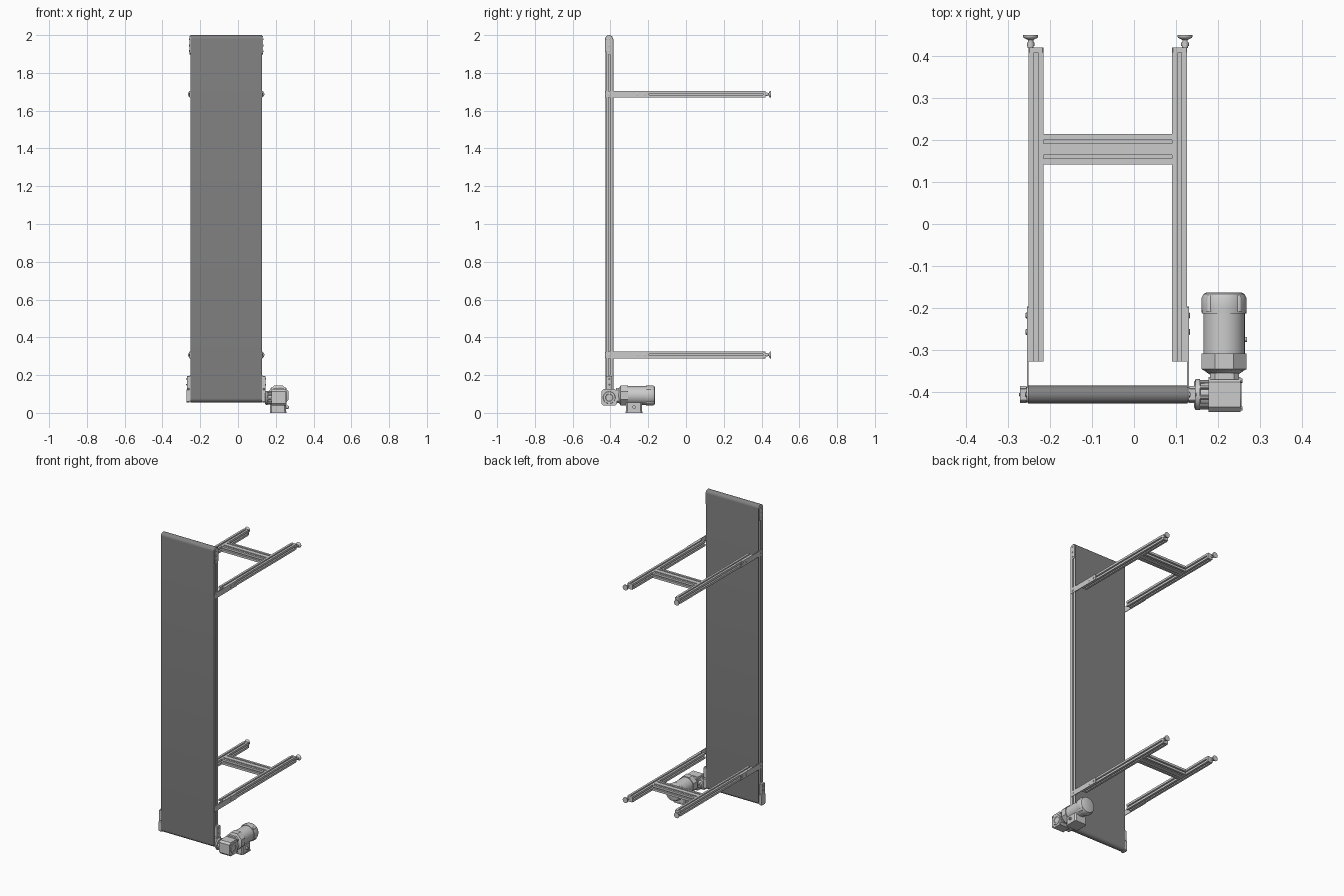
import bpy, bmesh, math
from mathutils import Vector

if "Cube" in bpy.data.objects:
    bpy.data.objects.remove(bpy.data.objects["Cube"])

CX = -0.0625            # conveyor centre line
BY = -0.4065            # belt centre in y
Z0, Z1, R = 0.077, 1.978, 0.0215
MX, MZ = 0.2145, 0.092  # motor axis
AX = {'x': (1, 2, 0), 'y': (0, 2, 1), 'z': (0, 1, 2)}


def place(axis, u, v, t):
    p = [0, 0, 0]
    i, j, k = AX[axis]
    p[i], p[j], p[k] = u, v, t
    return Vector(p)


def finish(name, bm, smooth=True):
    bmesh.ops.recalc_face_normals(bm, faces=bm.faces)
    me = bpy.data.meshes.new(name)
    bm.to_mesh(me)
    bm.free()
    ob = bpy.data.objects.new(name, me)
    bpy.context.collection.objects.link(ob)
    if smooth:
        bpy.context.view_layer.objects.active = ob
        ob.select_set(True)
        bpy.ops.object.shade_smooth_by_angle(angle=math.radians(35))
        ob.select_set(False)
    return ob


def prism(name, pts, axis, lo, hi):
    """Extrude a closed 2D outline along an axis."""
    bm = bmesh.new()
    a = [bm.verts.new(place(axis, u, v, lo)) for u, v in pts]
    b = [bm.verts.new(place(axis, u, v, hi)) for u, v in pts]
    bm.faces.new(a)
    bm.faces.new(b)
    n = len(pts)
    for i in range(n):
        j = (i + 1) % n
        bm.faces.new((a[i], a[j], b[j], b[i]))
    return finish(name, bm)


def lathe(name, prof, axis, cu, cv, n=32, turn=0.0):
    """Revolve (position, radius) pairs about an axis."""
    bm = bmesh.new()
    rings = [[bm.verts.new(place(axis, cu + r * math.cos(turn + math.tau * i / n),
                                 cv + r * math.sin(turn + math.tau * i / n), t))
              for i in range(n)] for t, r in prof]
    for a, b in zip(rings, rings[1:]):
        for i in range(n):
            j = (i + 1) % n
            bm.faces.new((a[i], a[j], b[j], b[i]))
    bm.faces.new(rings[0])
    bm.faces.new(rings[-1])
    return finish(name, bm)


def rect(u0, u1, v0, v1, c=0.0):
    if not c:
        return [(u0, v0), (u1, v0), (u1, v1), (u0, v1)]
    return [(u0 + c, v0), (u1 - c, v0), (u1, v0 + c), (u1, v1 - c),
            (u1 - c, v1), (u0 + c, v1), (u0, v1 - c), (u0, v0 + c)]


def box(name, x0, x1, y0, y1, z0, z1, c=0.0, axis='z'):
    b = [(x0, x1), (y0, y1), (z0, z1)]
    i, j, k = AX[axis]
    return prism(name, rect(*b[i], *b[j], c), axis, *b[k])


def stadium(r, z0, z1, n=16):
    top = [(BY + r * math.cos(math.pi * i / n), z1 + r * math.sin(math.pi * i / n)) for i in range(n + 1)]
    bot = [(BY - r * math.cos(math.pi * i / n), z0 - r * math.sin(math.pi * i / n)) for i in range(n + 1)]
    return top + bot


def slotted(cu, cv, w, h, nu=1, nv=1, s=0.0042, d=0.0105):
    """T-slot extrusion outline: nu slots on the w sides, nv on the h sides."""
    pts = []
    corners = [(-w / 2, -h / 2), (w / 2, -h / 2), (w / 2, h / 2), (-w / 2, h / 2)]
    for k in range(4):
        p, q = Vector(corners[k]), Vector(corners[(k + 1) % 4])
        t = (q - p).normalized()
        m = Vector((-t.y, t.x))
        n = nu if k % 2 == 0 else nv
        pts.append(p)
        for i in range(n):
            c = p + (q - p) * (i + 0.5) / n
            for a, e in ((-s, 0), (-s, .3), (-1.7 * s, .3), (-s, 1), (s, 1), (1.7 * s, .3), (s, .3), (s, 0)):
                pts.append(c + t * a + m * (d * e))
    return [(cu + p.x, cv + p.y) for p in pts]


# belt: a closed band with open sides
bm = bmesh.new()
rows = []
for r, x in ((R, CX - .19), (R, CX + .19), (R - .003, CX + .19), (R - .003, CX - .19)):
    rows.append([bm.verts.new((x, y, z)) for y, z in stadium(r, Z0, Z1)])
for k in range(4):
    a, b = rows[k], rows[(k + 1) % 4]
    for i in range(len(a)):
        j = (i + 1) % len(a)
        bm.faces.new((a[i], a[j], b[j], b[i]))
belt = finish("belt", bm)
mat = bpy.data.materials.new("belt_grey")
mat.diffuse_color = (0.22, 0.22, 0.22, 1)
mat.use_nodes = True
mat.node_tree.nodes["Principled BSDF"].inputs["Base Color"].default_value = mat.diffuse_color
belt.data.materials.append(mat)

# end rollers
for nm, z in (("drive_roller", Z0), ("tail_roller", Z1)):
    lathe(nm, [(CX - .188, R - .0035), (CX + .188, R - .0035)], 'x', BY, z)

for s, side in ((-1, "left"), (1, "right")):
    def xs(a, b):
        return sorted((CX + s * a, CX + s * b))

    def bolt(name, a, y, z, r=0.005):
        lathe(name, [(CX + s * a, r), (CX + s * (a + .002), r), (CX + s * (a + .003), r * .7)], 'x', y, z, 12)

    # side rail of the belt bed
    prism(f"{side}_side_rail", slotted(CX + s * .172, BY, .036, .036), 'z', 0.125, 1.93)
    # tail end plate with rounded top
    pts = [(y, z) for y, z in stadium(.0185, 1.915, Z1 - .002)]
    prism(f"{side}_tail_plate", pts, 'x', *xs(.1895, .194))
    for z in (1.978, 1.945, 1.915):
        bolt(f"{side}_tail_bolt", .194, BY, z)
    # drive end plate and bearing housing
    x0, x1 = xs(.19, .1945)
    box(f"{side}_drive_plate", x0, x1, BY - .018, BY + .018, .06, .197, .003, 'x')
    x0, x1 = xs(.1935, .209)
    box(f"{side}_bearing_housing", x0, x1, BY - .0195, BY + .0205, .056, .125, .005, 'x')
    x0, x1 = xs(.1935, .2085)
    box(f"{side}_plate_block", x0, x1, BY - .016, BY + .016, .125, .195, .003, 'x')
    for z in (.15, .18):
        bolt(f"{side}_drive_bolt", .2085, BY, z, .004)

    for lvl, z in (("lower", .307), ("upper", 1.687)):
        # leg, end cap, bracket, adjustable foot
        pre = f"{lvl}_{side}"
        lx = CX + s * .171
        prism(f"{pre}_leg", slotted(lx, z, .036, .036), 'y', -.327, .408)
        box(f"{pre}_leg_cap", lx - .018, lx + .018, .408, .42, z - .018, z + .018, .002, 'y')
        x0, x1 = xs(.1892, .193)
        box(f"{pre}_bracket", x0, x1, -.425, -.197, z - .018, z + .018, .002, 'x')
        for y in (BY, -.257, -.218):
            bolt(f"{pre}_bracket_bolt", .193, y, z, .007)
        lathe(f"{pre}_foot", [(.419, .007), (.424, .007), (.424, .009), (.432, .009), (.432, .0065),
                              (.438, .0065), (.440, .009), (.443, .016), (.446, .018), (.45, .018)],
              'y', CX + s * .184, z, 24)

# cross beams between each pair of legs
for lvl, z in (("lower", .307), ("upper", 1.687)):
    prism(f"{lvl}_cross_beam", slotted(.178, z, .073, .036, 2, 1), 'x', CX - .153, CX + .153)

# gearbox: body, output flange, shaft, cover
box("gearbox_body", .178, .2535, -.448, -.365, .038, .126, .012, 'x')
lathe("gearbox_flange", [(.143, .03), (.147, .037), (.157, .037), (.158, .028), (.18, .03)], 'x', BY, .08)
for i in range(8):
    a = math.tau * i / 8 + .2
    lathe("flange_stud", [(.155, .005), (.18, .005)], 'x', BY + .031 * math.cos(a), .08 + .031 * math.sin(a), 10)
lathe("drive_shaft", [(.12, .011), (.185, .011)], 'x', BY, Z0, 24)
lathe("gearbox_cover", [(.2525, .033), (.2565, .031), (.2565, .02), (.255, .018)], 'x', BY, .081)
for i in range(4):
    a = math.tau * (i + .5) / 4
    lathe("cover_bolt", [(.253, .005), (.258, .005)], 'x', BY + .047 * math.cos(a), .081 + .047 * math.sin(a), 8)
box("gearbox_neck", MX - .034, MX + .036, -.37, -.355, MZ - .04, MZ + .04, .012, 'y')

# motor: flange cone, body, end bells, fan cover
T8 = math.pi / 8
lathe("motor_adapter", [(-.36, .032), (-.346, .052)], 'y', MX, MZ)
lathe("front_bell", [(-.35, .05), (-.346, .0575), (-.308, .0575)], 'y', MX, MZ, 8, T8)
lathe("motor_body", [(-.31, .0495), (-.21, .0495)], 'y', MX, MZ, 40)
lathe("rear_bell", [(-.213, .053), (-.2, .0535), (-.176, .0535), (-.167, .049), (-.163, .041)], 'y', MX, MZ, 40)
for i in range(4):
    a = math.tau * (i + .5) / 4
    x, z = MX + .047 * math.cos(a), MZ + .047 * math.sin(a)
    lathe("rear_lug", [(-.208, .01), (-.178, .01), (-.17, .006)], 'y', x, z, 12)

# terminal box hanging under the motor
box("terminal_box", MX - .044, MX + .04, -.318, -.232, .006, .055, .008, 'z')
box("terminal_box_lid", MX - .046, MX + .042, -.32, -.23, 0, .007, .008, 'z')
lathe("cable_gland", [(MX + .038, .009), (MX + .05, .009), (MX + .05, .006), (MX + .0545, .006)], 'x', -.275, .03, 12)
